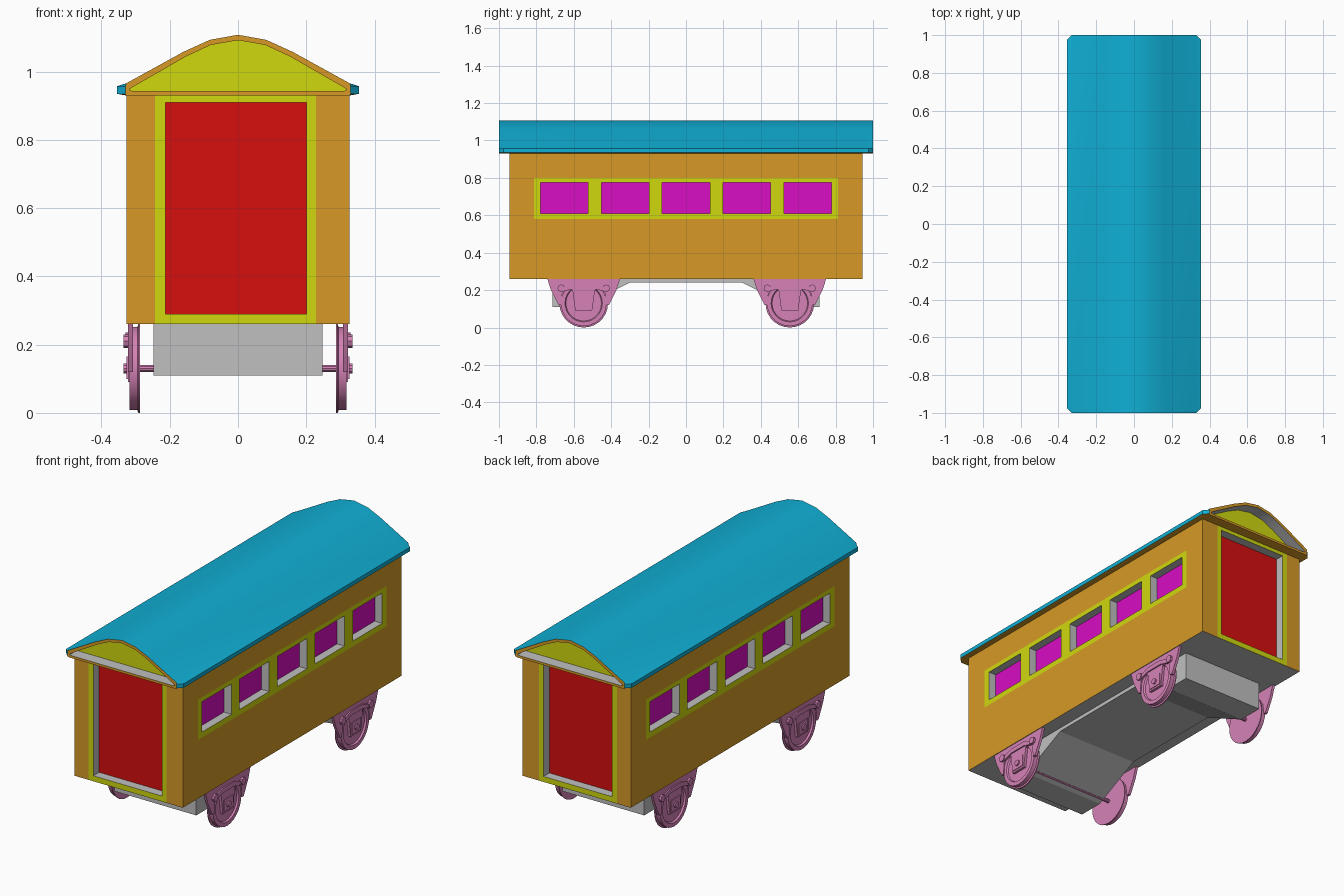
import bpy, bmesh, math
from mathutils import Matrix

if "Cube" in bpy.data.objects:
    bpy.data.objects.remove(bpy.data.objects["Cube"])


def material(name, rgb):
    m = bpy.data.materials.new(name)
    lin = [((c / 255 + 0.055) / 1.055) ** 2.4 if c > 10 else c / 255 / 12.92 for c in rgb]
    m.diffuse_color = (*lin, 1)
    m.use_nodes = True
    m.node_tree.nodes["Principled BSDF"].inputs["Base Color"].default_value = m.diffuse_color
    return m


MATS = [material(n, c) for n, c in [
    ("orange", (215, 154, 38)), ("yellow", (208, 216, 14)), ("red", (215, 14, 14)),
    ("magenta", (216, 14, 196)), ("cyan", (16, 176, 214)), ("grey", (192, 192, 192)),
    ("pink", (214, 130, 182))]]
ORANGE, YELLOW, RED, MAGENTA, CYAN, GREY, PINK = range(7)


def finish(bm, name, smooth=None, fix_normals=True):
    if fix_normals:
        bmesh.ops.recalc_face_normals(bm, faces=bm.faces)
    me = bpy.data.meshes.new(name)
    bm.to_mesh(me)
    bm.free()
    ob = bpy.data.objects.new(name, me)
    bpy.context.collection.objects.link(ob)
    for m in MATS:
        me.materials.append(m)
    if smooth:
        bpy.context.view_layer.objects.active = ob
        ob.select_set(True)
        bpy.ops.object.shade_smooth_by_angle(angle=math.radians(smooth))
        ob.select_set(False)
    return ob


def face(bm, pts, mat):
    f = bm.faces.new([bm.verts.new(p) for p in pts])
    f.material_index = mat


def wall(bm, place, us, vs, openings, frame, pane, depth):
    """Wall split in cells; opening cells are pushed in, frame cells yellow."""
    for i in range(len(us) - 1):
        for j in range(len(vs) - 1):
            c = [(us[i], vs[j]), (us[i + 1], vs[j]), (us[i + 1], vs[j + 1]), (us[i], vs[j + 1])]
            if (i, j) in openings:
                face(bm, [place(u, v, depth) for u, v in c], pane)
                for k in range(4):
                    a, b = c[k], c[(k + 1) % 4]
                    face(bm, [place(*a, 0), place(*b, 0), place(*b, depth), place(*a, depth)], GREY)
            else:
                face(bm, [place(u, v, 0) for u, v in c], YELLOW if frame(i, j) else ORANGE)


# Carriage body: two side walls with five windows, two end walls with a door
X, Y, Z0, Z1 = 0.327, 0.943, 0.26, 0.932
bm = bmesh.new()
us = [-Y, -0.812]
for k in range(-2, 3):
    us += [0.325 * k - 0.127, 0.325 * k + 0.127]
us += [0.812, Y]
vs = [Z0, 0.58, 0.61, 0.775, 0.80, Z1]
windows = {(2 + 2 * k, 2) for k in range(5)}
for s in (1, -1):
    wall(bm, lambda u, v, d: (s * (X - d), s * u, v), us, vs, windows,
         lambda i, j: 0 < i < len(us) - 2 and 0 < j < 4, MAGENTA, 0.045)
    ends = [-X, -0.243, -0.213, 0.2, 0.228, X]
    if s < 0:
        ends = [-u for u in reversed(ends)]
    wall(bm, lambda u, v, d: (s * u, -s * (Y - d), v), ends, [Z0, 0.29, 0.91, Z1], {(2, 1)},
         lambda i, j: 0 < i < 4, RED, 0.05)
face(bm, [(-X, -Y, Z0), (-X, Y, Z0), (X, Y, Z0), (X, -Y, Z0)], GREY)
finish(bm, "carriage_body", fix_normals=False)

# Roof: arched profile lofted along y, clipped eave corners, recessed gables
outer = [(0, 1.108), (.083, 1.093), (.16, 1.058), (.327, .966), (.355, .957), (.355, .935), (.327, .93)]
inner = [(0, 1.092), (.08, 1.078), (.153, 1.044), (.308, .955), (.316, .95), (.316, .945), (.308, .943)]
clipped = [(min(x, 0.33), z) for x, z in outer]
bm = bmesh.new()


def ring(half, y):
    pts = half + [(-x, z) for x, z in reversed(half[1:])]
    return [bm.verts.new((x, y, z)) for x, z in pts]


rings = [ring(inner, -.935), ring(inner, -1), ring(clipped, -1), ring(outer, -.975),
         ring(outer, .975), ring(clipped, 1), ring(inner, 1), ring(inner, .935)]
n = len(rings[0])
for r in range(7):
    for k in range(n):
        f = bm.faces.new([rings[r][k], rings[r][(k + 1) % n], rings[r + 1][(k + 1) % n], rings[r + 1][k]])
        under = k in (5, 6, 7)
        f.material_index = [GREY, ORANGE, None, None, None, ORANGE, GREY][r] if r not in (2, 3, 4) \
            else (ORANGE if under else CYAN)
for r in (0, 7):
    bm.faces.new(rings[r]).material_index = YELLOW
finish(bm, "roof", smooth=30)


def extrude_x(bm, pts, x0, x1, mat):
    """Solid from a y-z outline, between two x values."""
    a = [bm.verts.new((x0, y, z)) for y, z in pts]
    b = [bm.verts.new((x1, y, z)) for y, z in pts]
    fs = [bm.faces.new(a), bm.faces.new(b)]
    for k in range(len(pts)):
        m = (k + 1) % len(pts)
        fs.append(bm.faces.new([a[k], a[m], b[m], b[k]]))
    for f in fs:
        f.material_index = mat


def mirrored(half):
    return half + [(-y, z) for y, z in reversed(half)]


# Undercarriage: low blocks at both ends, sloping up to a flat middle
bm = bmesh.new()
extrude_x(bm, mirrored([(.3, .24), (.57, .109), (.713, .109), (.713, .262)])[::-1], -.247, .247, GREY)
finish(bm, "undercarriage")

# Wheels with side frames, one set at each corner
WZ = 0.13
lathe = [(.13, .287), (.13, .292), (.122, .295), (.122, .318), (.1, .318),
         (.095, .309), (.04, .309), (.035, .315)]
hanger = mirrored([(.195, .262), (.175, .2), (.15, .15), (.135, .12), (.118, .12),
                   (.115, .18), (.09, .215), (.06, .2), (.045, .09)])


def circle(r, segs):
    return [(r * math.cos(math.tau * k / segs), WZ + r * math.sin(math.tau * k / segs))
            for k in range(segs)]


for yn, yc in (("front", -.547), ("back", .555)):
    for xn, s in (("left", -1), ("right", 1)):
        bm = bmesh.new()
        loops = [[bm.verts.new((x, y, z)) for y, z in circle(r, 28)] for r, x in lathe]
        bm.faces.new(loops[0])
        bm.faces.new(loops[-1])
        for a, b in zip(loops, loops[1:]):
            for k in range(28):
                m = (k + 1) % 28
                bm.faces.new([a[k], a[m], b[m], b[k]])
        for f in bm.faces:
            f.material_index = PINK
        # side frame, axle box, axle stub and spring shackles
        extrude_x(bm, hanger, .308, .323, PINK)
        extrude_x(bm, mirrored([(.04, .165), (.04, .1)]), .31, .327, PINK)
        extrude_x(bm, circle(.016, 10), .32, .335, PINK)
        extrude_x(bm, mirrored([(.05, .235), (.12, .21), (.12, .19), (.05, .21)]), .315, .33, PINK)
        for q in (-.12, .12):
            extrude_x(bm, [(q + y, z + .08) for y, z in circle(.02, 8)], .31, .335, PINK)
        bmesh.ops.transform(bm, matrix=Matrix.Translation((0, yc, 0)) @ Matrix.Diagonal((s, 1, 1, 1)),
                            verts=bm.verts)
        finish(bm, f"{yn}_{xn}_wheel", smooth=30)
    # axle joining both wheels
    bm = bmesh.new()
    extrude_x(bm, [(yc + y, z) for y, z in circle(.011, 10)], -.29, .29, PINK)
    finish(bm, f"{yn}_axle")
